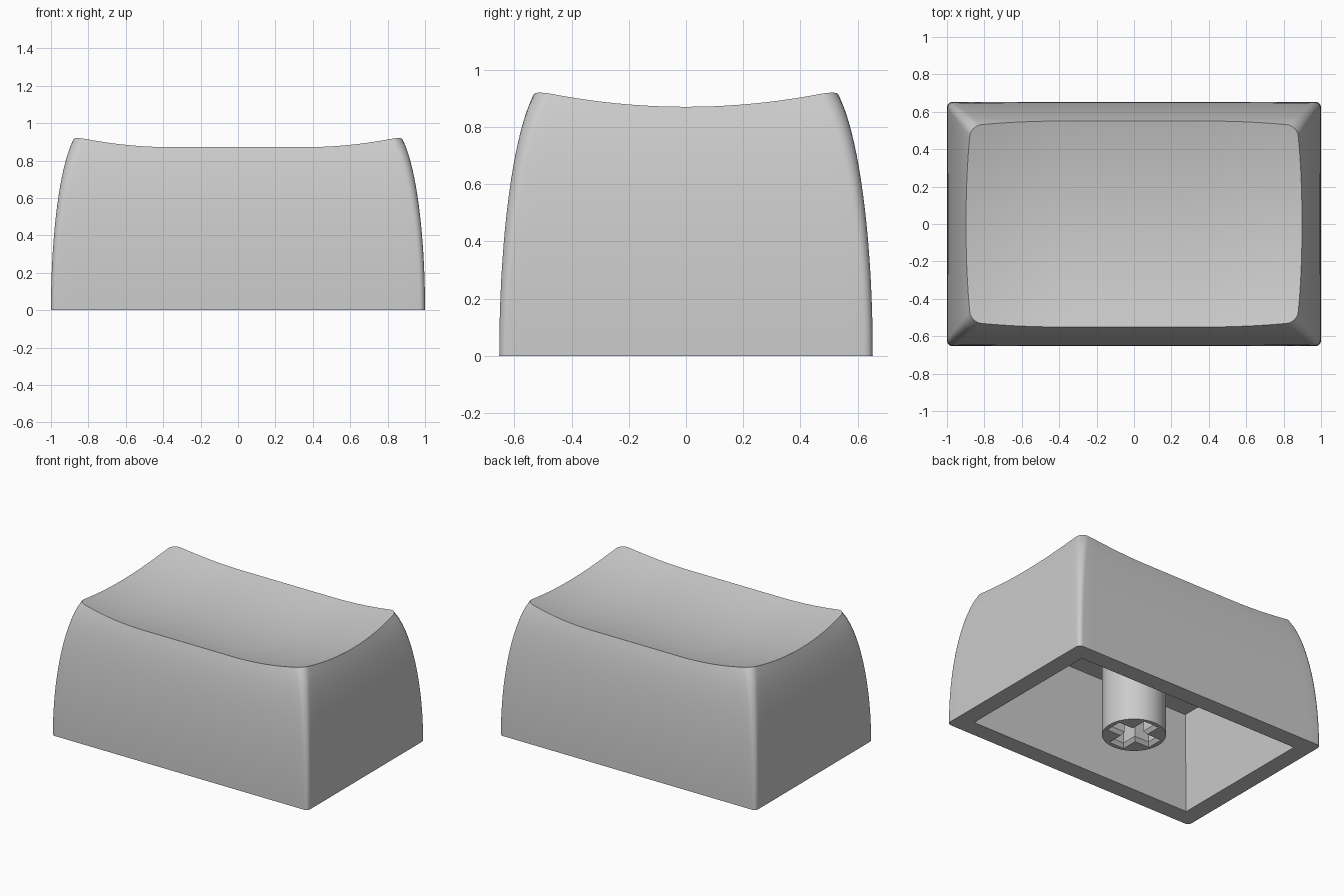
import bpy, bmesh, math

if "Cube" in bpy.data.objects:
    bpy.data.objects.remove(bpy.data.objects["Cube"], do_unlink=True)

grey = bpy.data.materials.new("plain grey")
grey.use_nodes = True
grey.diffuse_color = (0.6, 0.6, 0.6, 1)
grey.node_tree.nodes["Principled BSDF"].inputs["Base Color"].default_value = grey.diffuse_color

HALF_X, HALF_Y = 1.0, 0.653
CEILING = 0.67
STEM_RADIUS = 0.203


def dish(x, y):
    """Height of the top: a ball-shaped scoop stretched along x."""
    radius, dx = 2.3, max(abs(x) - 0.35, 0)
    return 0.8045 + radius - math.sqrt(radius ** 2 - dx ** 2 - y ** 2)


def outline(long_steps=28, short_steps=20, corner_steps=8):
    """Rounded rectangle as (straight position, corner normal) pairs."""
    specs = []
    corners = [(1, 1), (-1, 1), (-1, -1), (1, -1)]
    for i, (sx, sy) in enumerate(corners):
        for k in range(corner_steps + 1):
            a = math.pi / 2 * (i + k / corner_steps)
            specs.append((sx, sy, math.cos(a), math.sin(a)))
        tx, ty = corners[(i + 1) % 4]
        steps = short_steps if i % 2 else long_steps
        nx, ny = specs[-1][2:]
        for k in range(1, steps):
            t = k / steps
            specs.append((sx + (tx - sx) * t, sy + (ty - sy) * t, nx, ny))
    return specs


def wall_point(spec, z):
    """Point on the outer wall, which follows an elliptical arc inward."""
    sx, sy, nx, ny = spec
    lean = 0.182 * (1 - math.sqrt(1 - (z / 0.97) ** 2))
    r = 0.03 + 0.035 * z * z
    return (sx * (HALF_X - lean - r) + nx * r,
            sy * (HALF_Y - lean - r) + ny * r, z)


def ring(bm, points):
    return [bm.verts.new(p) for p in points]


def bridge(bm, a, b):
    n = len(a)
    for i in range(n):
        j = (i + 1) % n
        bm.faces.new((a[i], a[j], b[j], b[i]))


def fill_between(bm, *loops):
    """Flat face with a hole, from an outer and an inner loop."""
    edges = []
    for loop in loops:
        for i, v in enumerate(loop):
            w = loop[(i + 1) % len(loop)]
            edges.append(bm.edges.get((v, w)) or bm.edges.new((v, w)))
    bmesh.ops.triangle_fill(bm, edges=edges, use_beauty=True, normal=(0, 0, -1))


def finish(bm, name):
    bmesh.ops.recalc_face_normals(bm, faces=bm.faces)
    mesh = bpy.data.meshes.new(name)
    bm.to_mesh(mesh)
    bm.free()
    mesh.materials.append(grey)
    obj = bpy.data.objects.new(name, mesh)
    bpy.context.collection.objects.link(obj)
    bpy.ops.object.select_all(action='DESELECT')
    obj.select_set(True)
    bpy.context.view_layer.objects.active = obj
    bpy.ops.object.shade_smooth_by_angle(angle=math.radians(30))


# Cap shell: curved outer wall up to where it meets the scooped top
bm = bmesh.new()
specs = outline()
rim_heights = []
for s in specs:
    z = 0.87
    for _ in range(12):
        z = dish(*wall_point(s, z)[:2])
    rim_heights.append(z)
LEVELS = 20
rings = [ring(bm, [wall_point(s, h * k / LEVELS) for s, h in zip(specs, rim_heights)])
         for k in range(LEVELS + 1)]
for low, high in zip(rings, rings[1:]):
    bridge(bm, low, high)

# Scooped top, as rings shrinking to the middle
edge = rings[-1]
previous = edge
TOP_RINGS = 14
for k in range(TOP_RINGS - 1, 0, -1):
    f = k / TOP_RINGS
    inner = ring(bm, [(v.co.x * f, v.co.y * f, dish(v.co.x * f, v.co.y * f)) for v in edge])
    bridge(bm, previous, inner)
    previous = inner
centre = bm.verts.new((0, 0, dish(0, 0)))
for i, v in enumerate(previous):
    bm.faces.new((v, previous[(i + 1) % len(previous)], centre))


def box_loop(inset, z):
    x, y = HALF_X - inset, HALF_Y - inset
    return [(x, y, z), (-x, y, z), (-x, -y, z), (x, -y, z)]


# Slightly tapered hollow underneath, with a flat rim
mouth = ring(bm, box_loop(0.122, 0))
roof = ring(bm, box_loop(0.17, CEILING))
bridge(bm, mouth, roof)
bm.faces.new(roof)
fill_between(bm, rings[0], mouth)
finish(bm, "cap_shell")


def cross(long, thin, z):
    """Plus-shaped loop of points at height z."""
    points = []
    for i in range(4):
        c, s = round(math.cos(i * math.pi / 2)), round(math.sin(i * math.pi / 2))
        for x, y in ((long, -thin), (long, thin), (thin, thin)):
            points.append((x * c - y * s, x * s + y * c, z))
    return points


# Stem: round post with a chamfered cross-shaped socket in its lower end
bm = bmesh.new()
SIDES = 48
circle = [(STEM_RADIUS * math.cos(math.tau * i / SIDES),
           STEM_RADIUS * math.sin(math.tau * i / SIDES)) for i in range(SIDES)]
foot = ring(bm, [(x, y, 0) for x, y in circle])
head = ring(bm, [(x, y, CEILING + 0.02) for x, y in circle])
bridge(bm, foot, head)
bm.faces.new(head)
opening = ring(bm, cross(0.173, 0.06, 0))
throat = ring(bm, cross(0.155, 0.042, 0.025))
bottom = ring(bm, cross(0.155, 0.042, 0.3))
bridge(bm, opening, throat)
bridge(bm, throat, bottom)
bm.faces.new(bottom)
fill_between(bm, foot, opening)
finish(bm, "stem")
